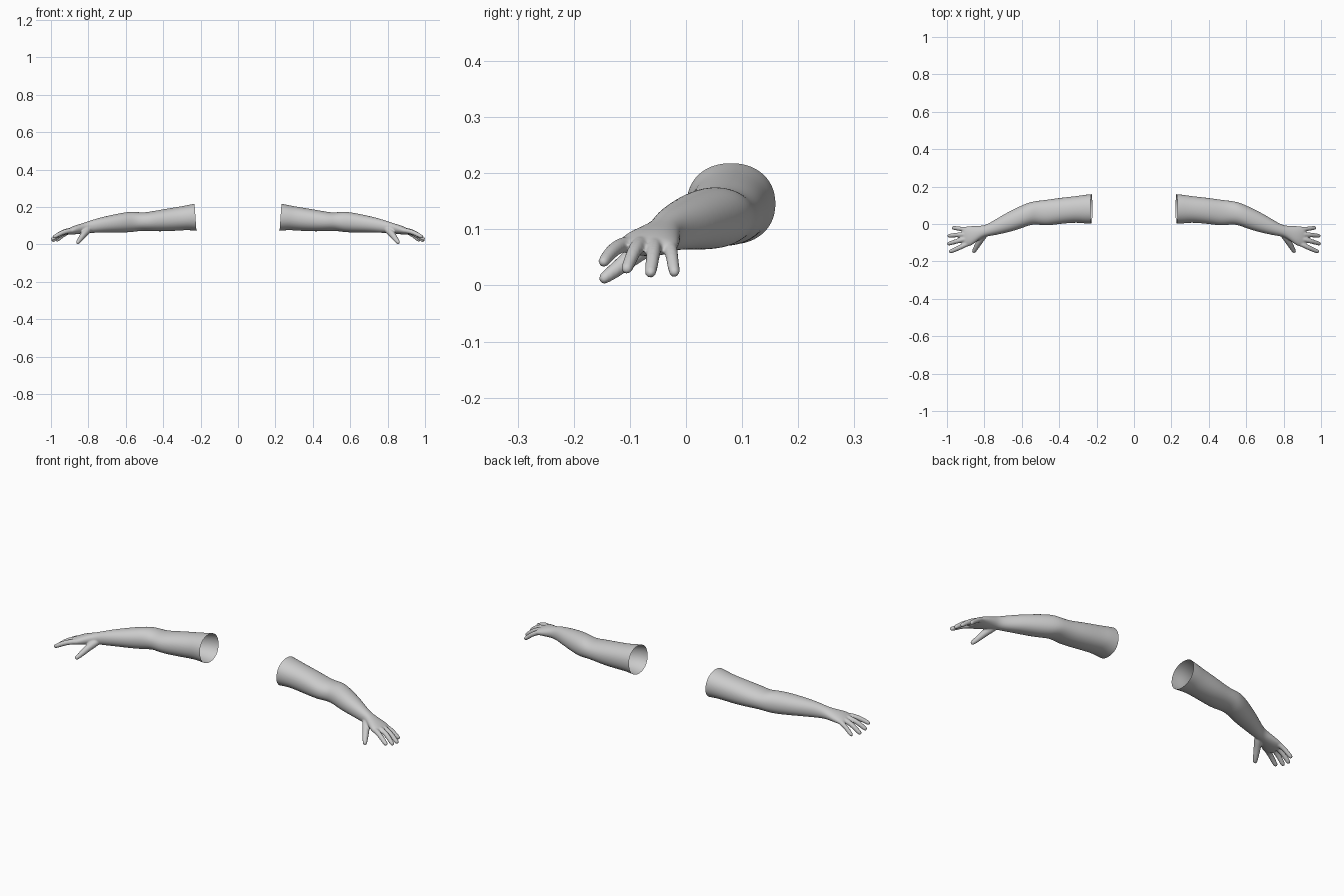
import bpy, bmesh
from math import cos, sin, pi
from mathutils import Vector

if "Cube" in bpy.data.objects:
    bpy.data.objects.remove(bpy.data.objects["Cube"])


def loft(bm, rings):
    """Closed skin through a list of equal-length point rings."""
    vs = [[bm.verts.new(p) for p in r] for r in rings]
    n = len(vs[0])
    for a, b in zip(vs, vs[1:]):
        for i in range(n):
            j = (i + 1) % n
            bm.faces.new((a[i], a[j], b[j], b[i]))
    bm.faces.new(vs[0][::-1])
    bm.faces.new(vs[-1])


def section(x, y0, y1, z0, z1, n=24):
    """Slightly squared oval across the arm."""
    cy, cz, ry, rz = (y0 + y1) / 2, (z0 + z1) / 2, (y1 - y0) / 2, (z1 - z0) / 2
    pw = lambda v: abs(v) ** 0.93 * (1 if v >= 0 else -1)
    return [(x, cy + ry * pw(cos(2 * pi * i / n)), cz + rz * pw(sin(2 * pi * i / n)))
            for i in range(n)]


def digit(bm, pts, r0, r1, n=12):
    """Tapered round-ended finger along a path."""
    pts = [Vector(p) for p in pts]
    m = len(pts) - 1
    rings = []

    def ring(c, d, r):
        u = d.cross(Vector((0, 0, 1))).normalized()
        v = u.cross(d)
        rings.append([c + r * (u * cos(2 * pi * i / n) + v * sin(2 * pi * i / n))
                      for i in range(n)])

    for i, p in enumerate(pts):
        d = (pts[min(i + 1, m)] - pts[max(i - 1, 0)]).normalized()
        r = r0 + (r1 - r0) * i / m
        if i == 0:
            ring(p - d * r * 0.8, d, r * 0.6)
        ring(p, d, r)
        if i == m:
            ring(p + d * r * 0.6, d, r * 0.85)
            ring(p + d * r * 1.05, d, r * 0.45)
    loft(bm, rings)


bm = bmesh.new()

# Arm and palm: x, y min, y max, z min, z max
loft(bm, [section(*s) for s in [
    (.18, 0, .165, .068, .225),
    (.23, 0, .160, .073, .220),
    (.27, .003, .156, .077, .211),
    (.31, .008, .149, .074, .203),
    (.40, 0, .140, .069, .189),
    (.47, -.011, .129, .071, .175),
    (.52, -.001, .124, .074, .170),
    (.56, -.006, .117, .066, .178),
    (.62, -.031, .091, .063, .170),
    (.70, -.051, .050, .064, .153),
    (.76, -.063, .012, .062, .138),
    (.80, -.068, -.008, .062, .124),
    (.83, -.085, -.010, .059, .114),
    (.87, -.117, -.011, .054, .103),
    (.90, -.124, -.013, .052, .090),
    (.92, -.116, -.020, .053, .078)]])

# Fingers and thumb
for pts, r0, r1 in [
    ([(.89, -.105, .075), (.93, -.125, .068), (.96, -.139, .053), (.979, -.146, .043)], .0145, .011),
    ([(.90, -.080, .076), (.94, -.090, .066), (.97, -.099, .046), (.989, -.105, .031)], .0145, .011),
    ([(.90, -.055, .075), (.94, -.058, .060), (.97, -.061, .037), (.986, -.063, .024)], .014, .011),
    ([(.89, -.029, .073), (.925, -.026, .058), (.95, -.023, .038), (.965, -.021, .025)], .013, .0105),
    ([(.80, -.055, .080), (.825, -.092, .055), (.842, -.122, .030), (.855, -.144, .014)], .021, .0115)]:
    digit(bm, pts, r0, r1)
bmesh.ops.recalc_face_normals(bm, faces=bm.faces)
base = bpy.data.meshes.new("arm_base")
bm.to_mesh(base)
bm.free()

# Fuse the parts into one smooth skin
tmp = bpy.data.objects.new("arm_base", base)
bpy.context.collection.objects.link(tmp)
sub = tmp.modifiers.new("round", 'SUBSURF')
sub.levels = sub.render_levels = 2
rem = tmp.modifiers.new("fuse", 'REMESH')
rem.mode, rem.voxel_size = 'VOXEL', .004
smo = tmp.modifiers.new("soften", 'SMOOTH')
smo.factor, smo.iterations = .5, 4
dg = bpy.context.evaluated_depsgraph_get()
skin = bpy.data.meshes.new_from_object(tmp.evaluated_get(dg))
bpy.data.objects.remove(tmp)

# Cut the shoulder open (slightly tilted) and mirror to the other side
for name, side in (("left_arm", 1), ("right_arm", -1)):
    bm = bmesh.new()
    bm.from_mesh(skin)
    bmesh.ops.bisect_plane(bm, geom=bm.verts[:] + bm.edges[:] + bm.faces[:],
                           plane_co=(.227, 0, .14), plane_no=(1, 0, -.07), clear_inner=True)
    if side < 0:
        bmesh.ops.scale(bm, vec=(-1, 1, 1), verts=bm.verts)
        bmesh.ops.reverse_faces(bm, faces=bm.faces)
    for f in bm.faces:
        f.smooth = True
    me = bpy.data.meshes.new(name)
    bm.to_mesh(me)
    bm.free()
    bpy.context.collection.objects.link(bpy.data.objects.new(name, me))
